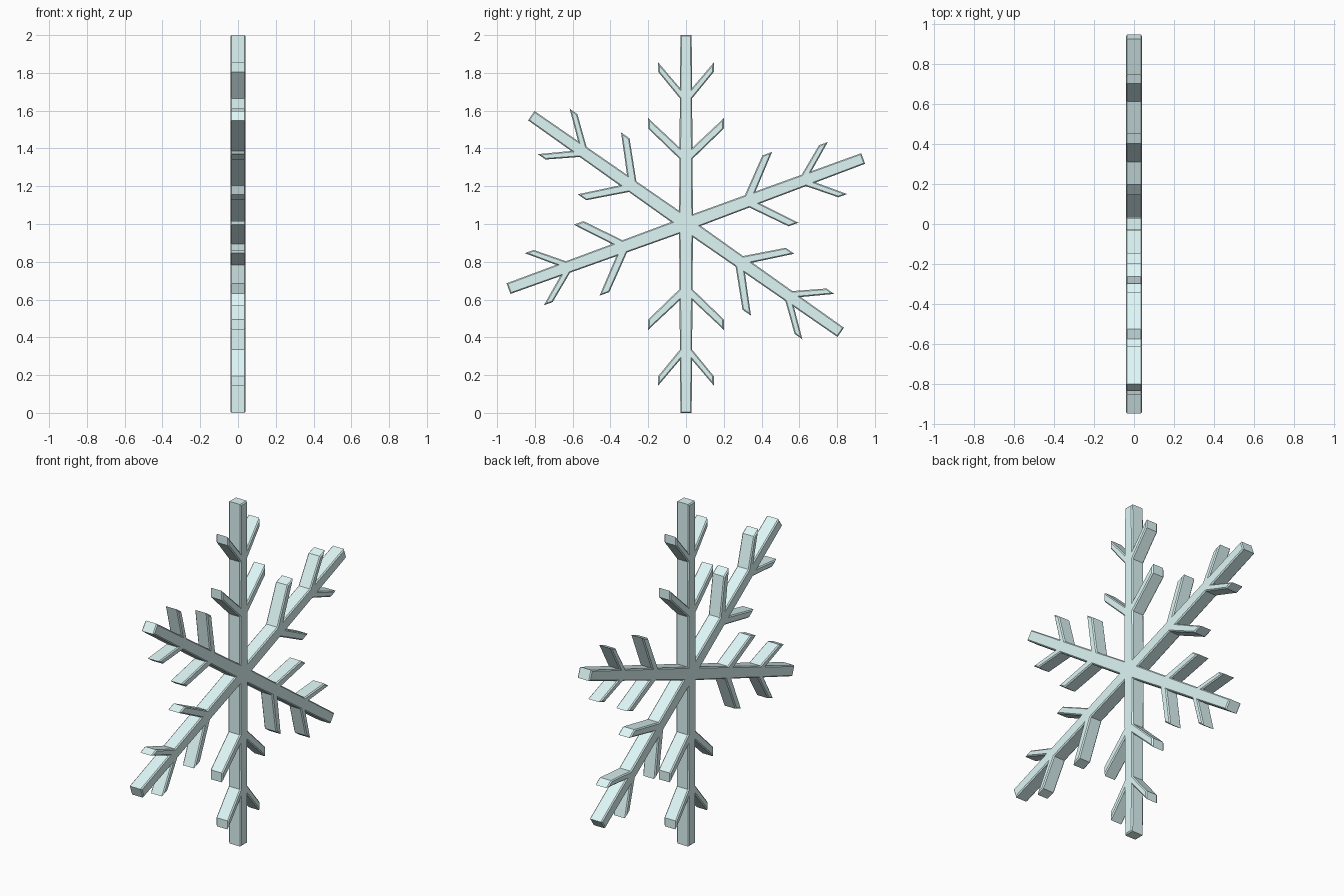
import bpy, bmesh, math

if "Cube" in bpy.data.objects:
    bpy.data.objects.remove(bpy.data.objects["Cube"])

HALF_T = 0.04                                  # half thickness along x
ANGLES = [-90, -35, 20.3, 90, 145, 200]        # arm directions in the y-z plane


def half_width(r):
    return 0.037 - 0.007 * r                   # arms taper slightly


# Right half of one arm, from inside out: (distance along arm, distance sideways)
HALF_ARM = []
for base_in, base_out, tip_in, tip_out, reach in (
        (0.345, 0.405, 0.505, 0.56, 0.20),     # inner twig
        (0.665, 0.72, 0.805, 0.855, 0.147)):   # outer twig
    HALF_ARM += [(base_in, half_width(base_in)), (tip_in, reach),
                 (tip_out, reach), (base_out, half_width(base_out))]
HALF_ARM.append((1.0, half_width(1.0)))        # arm end

# Whole outline, counter-clockwise seen from +x
outline = []
for i, deg in enumerate(ANGLES):
    a = math.radians(deg)
    arm = [(r, -s) for r, s in HALF_ARM] + list(reversed(HALF_ARM))
    for r, s in arm:
        outline.append((r * math.cos(a) - s * math.sin(a),
                        r * math.sin(a) + s * math.cos(a)))
    # inner corner between this arm and the next
    gap = math.radians((ANGLES[(i + 1) % 6] - deg) % 360)
    d = half_width(0.05) / math.sin(gap / 2)
    outline.append((d * math.cos(a + gap / 2), d * math.sin(a + gap / 2)))

# Extrude the outline into a plate
bm = bmesh.new()
face = bm.faces.new([bm.verts.new((-HALF_T, y, z + 1)) for y, z in outline])
ext = bmesh.ops.extrude_face_region(bm, geom=[face])
for v in ext["geom"]:
    if isinstance(v, bmesh.types.BMVert):
        v.co.x = HALF_T
bmesh.ops.recalc_face_normals(bm, faces=bm.faces)

# Small chamfer along the front and back rims
rims = [e for e in bm.edges if abs(e.verts[0].co.x - e.verts[1].co.x) < 1e-5]
bmesh.ops.bevel(bm, geom=rims, offset=0.006, segments=1, affect='EDGES')
mesh = bpy.data.meshes.new("snowflake")
bm.to_mesh(mesh)
bm.free()

snowflake = bpy.data.objects.new("snowflake", mesh)
bpy.context.collection.objects.link(snowflake)

# Pale ice blue
ice = bpy.data.materials.new("ice")
ice.diffuse_color = (0.74, 0.93, 0.93, 1)
ice.use_nodes = True
ice.node_tree.nodes["Principled BSDF"].inputs["Base Color"].default_value = ice.diffuse_color
mesh.materials.append(ice)
